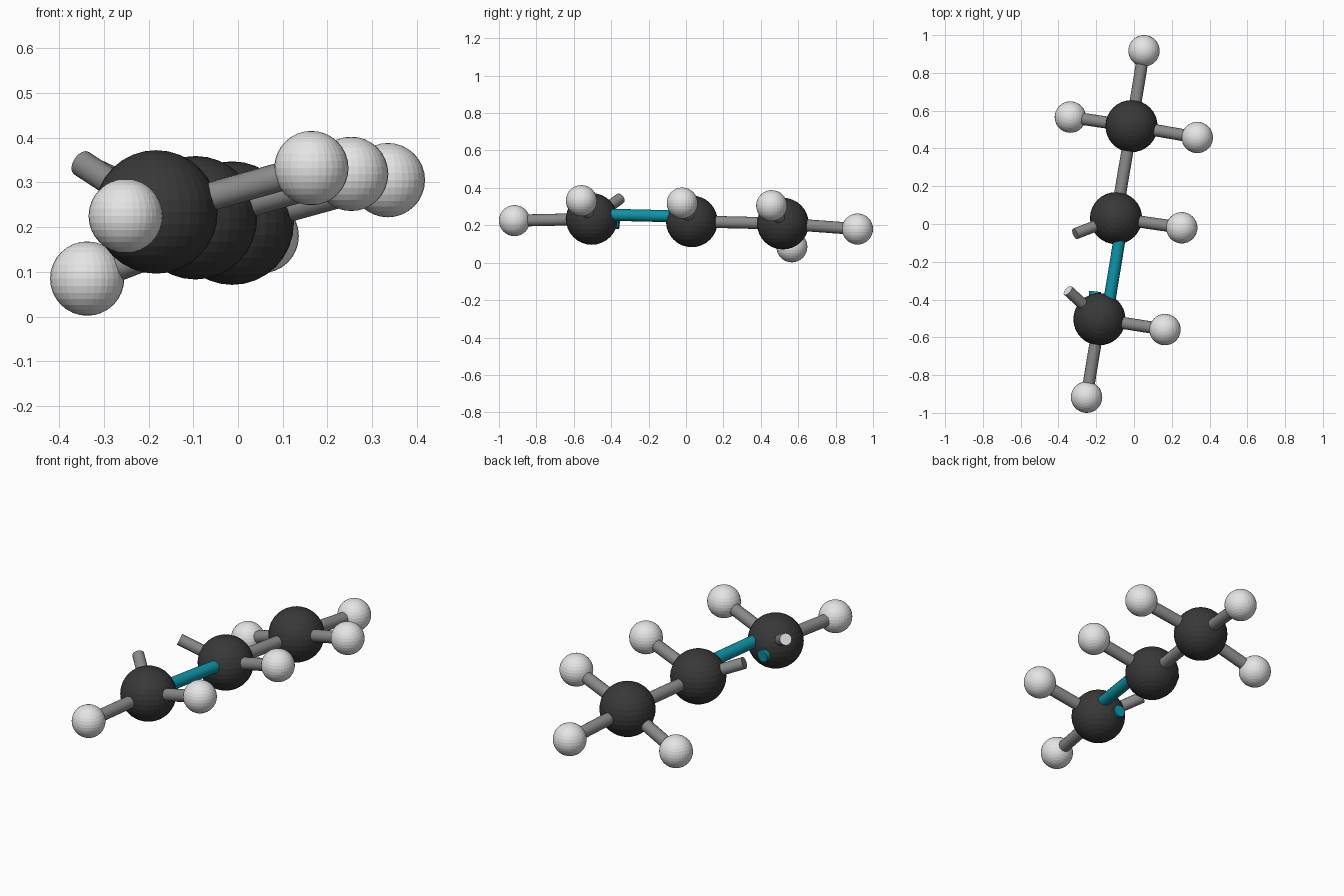
import bpy
from mathutils import Vector

if "Cube" in bpy.data.objects:
    bpy.data.objects.remove(bpy.data.objects["Cube"])


def material(name, rgb):
    m = bpy.data.materials.new(name)
    m.diffuse_color = (*rgb, 1)
    m.use_nodes = True
    m.node_tree.nodes["Principled BSDF"].inputs["Base Color"].default_value = m.diffuse_color
    return m


DARK = material("dark_grey", (0.04, 0.04, 0.04))
WHITE = material("white", (0.78, 0.78, 0.78))
GREY = material("mid_grey", (0.25, 0.25, 0.25))
TEAL = material("teal", (0.004, 0.29, 0.38))


def ball(name, pos, radius, mat):
    bpy.ops.mesh.primitive_uv_sphere_add(segments=32, ring_count=16, radius=radius, location=pos)
    ob = bpy.context.object
    ob.name = name
    ob.data.materials.append(mat)


def rod(name, a, b, mat, radius=0.032):
    a, b = Vector(a), Vector(b)
    d = b - a
    bpy.ops.mesh.primitive_cylinder_add(vertices=16, radius=radius, depth=d.length, location=(a + b) / 2)
    ob = bpy.context.object
    ob.name = name
    ob.rotation_euler = d.to_track_quat('Z', 'Y').to_euler()
    ob.data.materials.append(mat)
    bpy.ops.object.shade_smooth_by_angle()
    return ob


# Large dark atoms, back to front
large = [Vector(p) for p in ((-0.013, 0.518, 0.209),
                             (-0.095, 0.031, 0.221),
                             (-0.183, -0.504, 0.234))]
for i, p in enumerate(large):
    ball(f"large_atom_{i + 1}", p, 0.138, DARK)

# Small white atoms with their bonds: (parent index, position)
small = [(0, (0.335, 0.458, 0.305)), (0, (-0.337, 0.566, 0.085)), (0, (0.053, 0.917, 0.180)),
         (1, (0.253, -0.020, 0.319)),
         (2, (0.164, -0.559, 0.332)), (2, (-0.251, -0.917, 0.225))]
for i, (parent, p) in enumerate(small):
    ball(f"small_atom_{i + 1}", p, 0.083, WHITE)
    rod(f"small_bond_{i + 1}", large[parent], p, GREY)

# Single bond between the back and middle atoms
rod("single_bond", large[0], large[1], GREY)

# Coloured bond between the middle and front atoms, and its broken partner
offset = Vector((0.036, -0.004, 0.025))
rod("coloured_bond", large[1] + offset, large[2] + offset, TEAL)
rod("coloured_stub", (-0.222, -0.500, 0.216), (-0.205, -0.358, 0.211), TEAL)

# Open grey stubs on the left side
rod("middle_stub", large[1], (-0.312, -0.052, 0.320), GREY, 0.030)
stub = rod("front_stub", large[2], (-0.350, -0.352, 0.343), GREY, 0.030)

# White end face on the front stub
stub.data.materials.append(WHITE)
for f in stub.data.polygons:
    if f.normal.z > 0.9:
        f.material_index = 1
